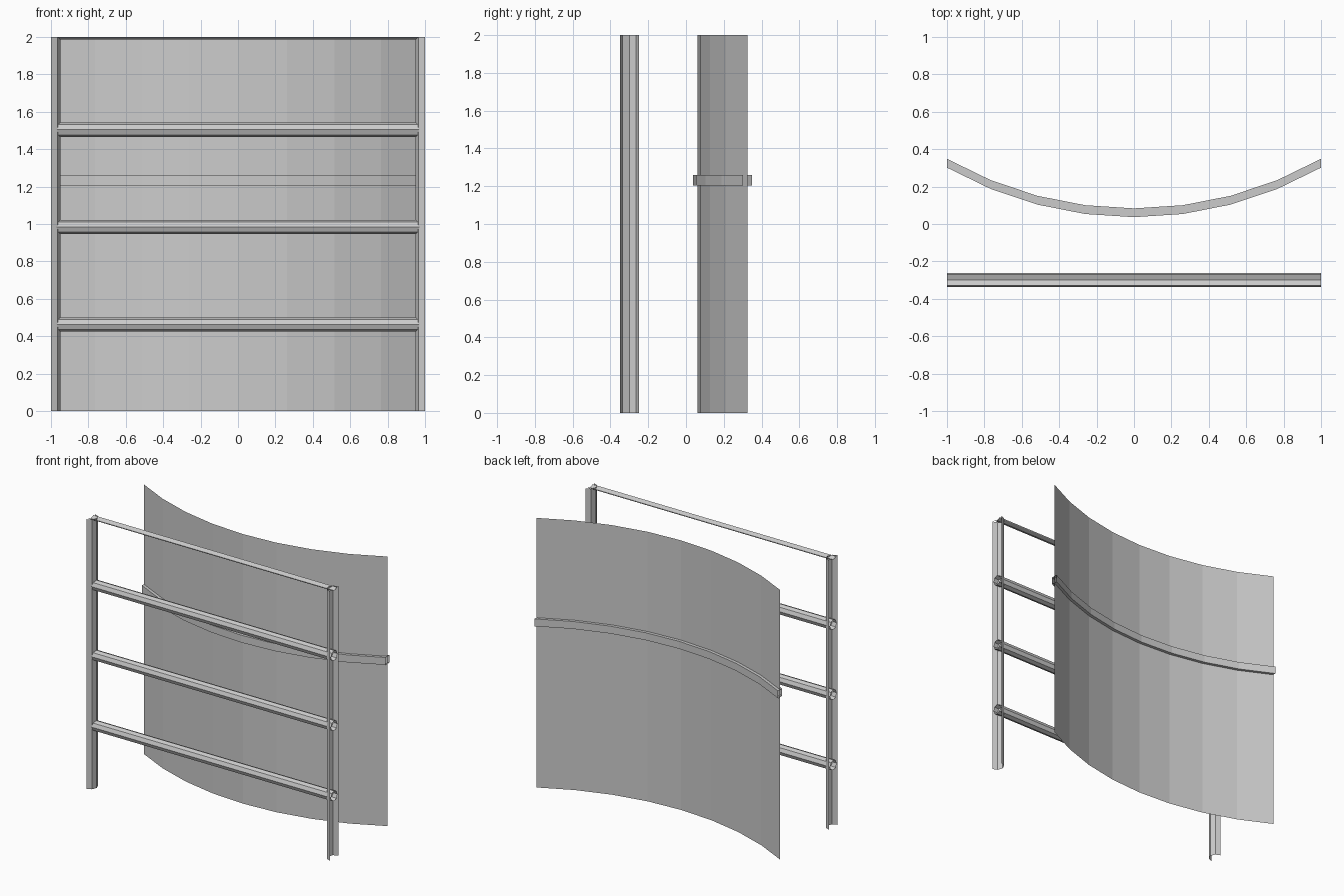
import bpy
from math import sin, cos, pi, asin

if "Cube" in bpy.data.objects:
    bpy.data.objects.remove(bpy.data.objects["Cube"])

def make(name, verts, faces):
    me = bpy.data.meshes.new(name)
    me.from_pydata(verts, [], faces)
    me.update()
    ob = bpy.data.objects.new(name, me)
    bpy.context.collection.objects.link(ob)
    return ob

def loft(name, rings, closed):
    # Skin matching rows of points, leaving the ends open
    n = len(rings[0])
    verts = [p for r in rings for p in r]
    faces = []
    for i in range(len(rings) - 1):
        for j in range(n if closed else n - 1):
            k = (j + 1) % n
            faces.append((i * n + j, i * n + k, (i + 1) * n + k, (i + 1) * n + j))
    return make(name, verts, faces)

FY = -0.30      # depth of the rail frame
POST_R = 0.05
BAR_R = 0.038

# Posts: half octagon channels, open on the outer side
for side, label in ((-1, "left"), (1, "right")):
    prof = [(side * (1 - POST_R * sin(i * pi / 4)), FY - side * POST_R * cos(i * pi / 4))
            for i in range(5)]
    loft(label + "_post", [[(x, y, z) for x, y in prof] for z in (2, 0)], False)

# Crossbars: octagonal tubes with open ends
for i, z in enumerate((0.462, 0.984, 1.504)):
    prof = [(FY + BAR_R * cos(a * pi / 4), z + BAR_R * sin(a * pi / 4)) for a in range(8)]
    loft(f"crossbar_{i + 1}", [[(x, y, h) for y, h in prof] for x in (1, -1)], True)

# Top rail: shallow trough, the lowest slice of another tube
trough = [(-0.03, 2.0), (-0.027, 1.996), (0, 1.986), (0.027, 1.996), (0.03, 2.0)]
loft("top_rail", [[(x, FY + y, z) for y, z in trough] for x in (1, -1)], False)

# Arc shared by the curved panel and its band
R = 2.02
half = asin(1 / R)
arc = []
for i in range(9):
    a = half * (i - 4) / 4
    arc.append((R * sin(a), 0.06 + R * (1 - cos(a))))

# Curved panel: single thin sheet
loft("curved_panel", [[(x, y, 0), (x, y, 2)] for x, y in arc], False)

# Band: hollow rectangular strip around the panel
T, Z0, Z1 = 0.0235, 1.205, 1.26
loft("panel_band", [[(x, y - T, Z0), (x, y - T, Z1), (x, y + T, Z1), (x, y + T, Z0)]
                    for x, y in arc], True)
